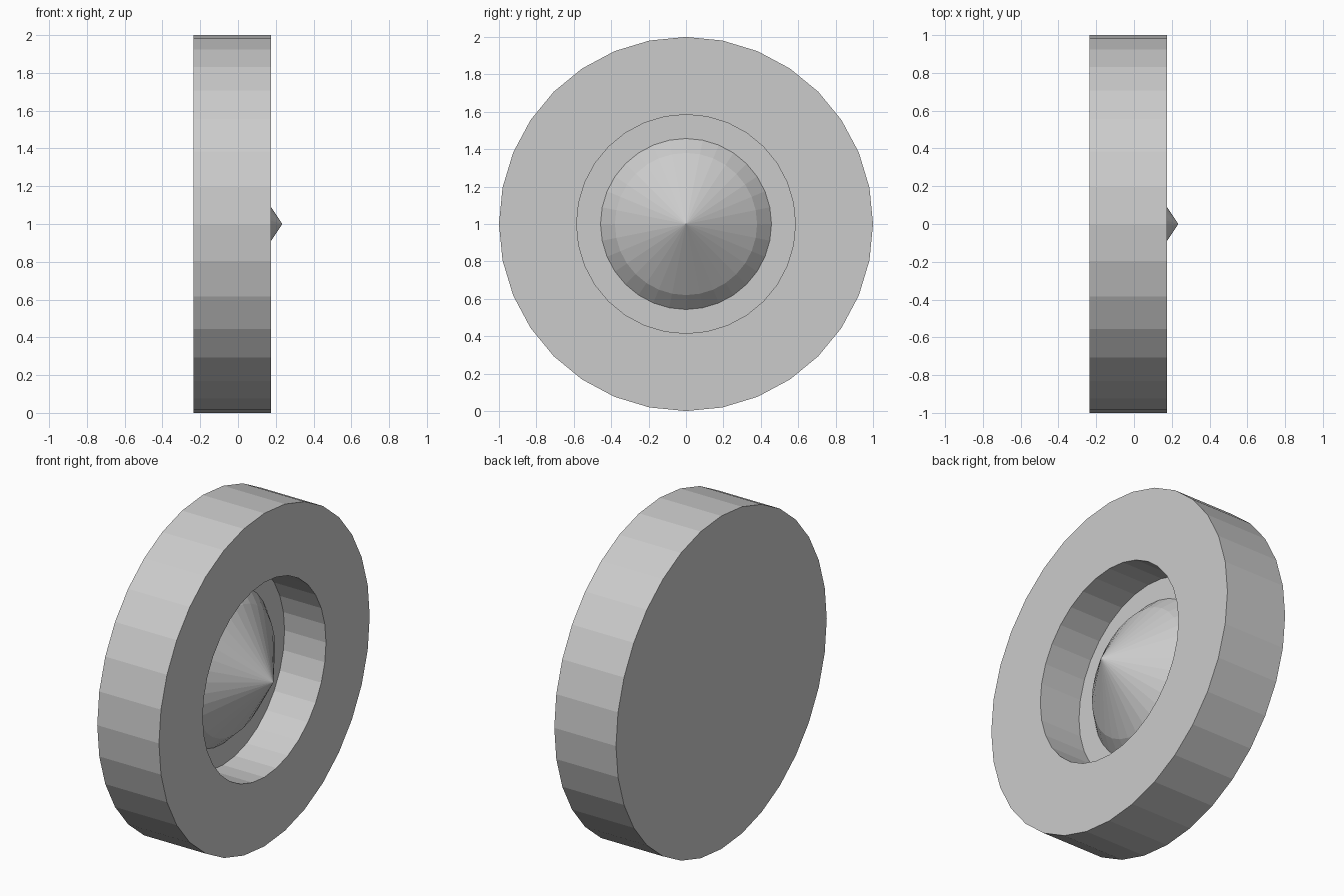
import bpy
import bmesh
from math import sin, cos, tau

cube = bpy.data.objects.get("Cube")
if cube:
    bpy.data.objects.remove(cube)

SIDES = 32
BACK, FRONT, FLOOR = -0.235, 0.175, -0.10
HUB_RADIUS = 0.457

grey = bpy.data.materials.new("plain grey")
grey.use_nodes = True
colour = (0.6, 0.6, 0.6, 1)
grey.diffuse_color = colour
grey.node_tree.nodes["Principled BSDF"].inputs["Base Color"].default_value = colour


def lathe(name, profile, closed):
    """Turn an (x, radius) profile around the x axis; radius 0 makes a point."""
    bm = bmesh.new()
    rings = []
    for x, r in profile:
        if r == 0:
            rings.append([bm.verts.new((x, 0, 1))] * SIDES)
        else:
            rings.append([bm.verts.new((x, r * sin(tau * i / SIDES),
                                        1 + r * cos(tau * i / SIDES)))
                          for i in range(SIDES)])
    pairs = list(zip(rings, rings[1:]))
    if closed:
        pairs.append((rings[-1], rings[0]))
    else:
        bm.faces.new(rings[0])
    for a, b in pairs:
        for i in range(SIDES):
            j = (i + 1) % SIDES
            corners = dict.fromkeys((a[i], a[j], b[j], b[i]))
            bm.faces.new(list(corners))
    bmesh.ops.recalc_face_normals(bm, faces=bm.faces)
    mesh = bpy.data.meshes.new(name)
    bm.to_mesh(mesh)
    bm.free()
    mesh.materials.append(grey)
    obj = bpy.data.objects.new(name, mesh)
    bpy.context.collection.objects.link(obj)
    return obj


# Thick outer ring with a stepped recess
lathe("wheel_ring", [(BACK, HUB_RADIUS), (BACK, 1), (FRONT, 1),
                     (FRONT, 0.585), (FLOOR, 0.585), (FLOOR, HUB_RADIUS)], True)

# Hub plug with a bevelled shoulder and a pointed cone
lathe("hub_cone", [(BACK, HUB_RADIUS), (FLOOR, HUB_RADIUS),
                   (-0.02, 0.38), (0.235, 0)], False)
